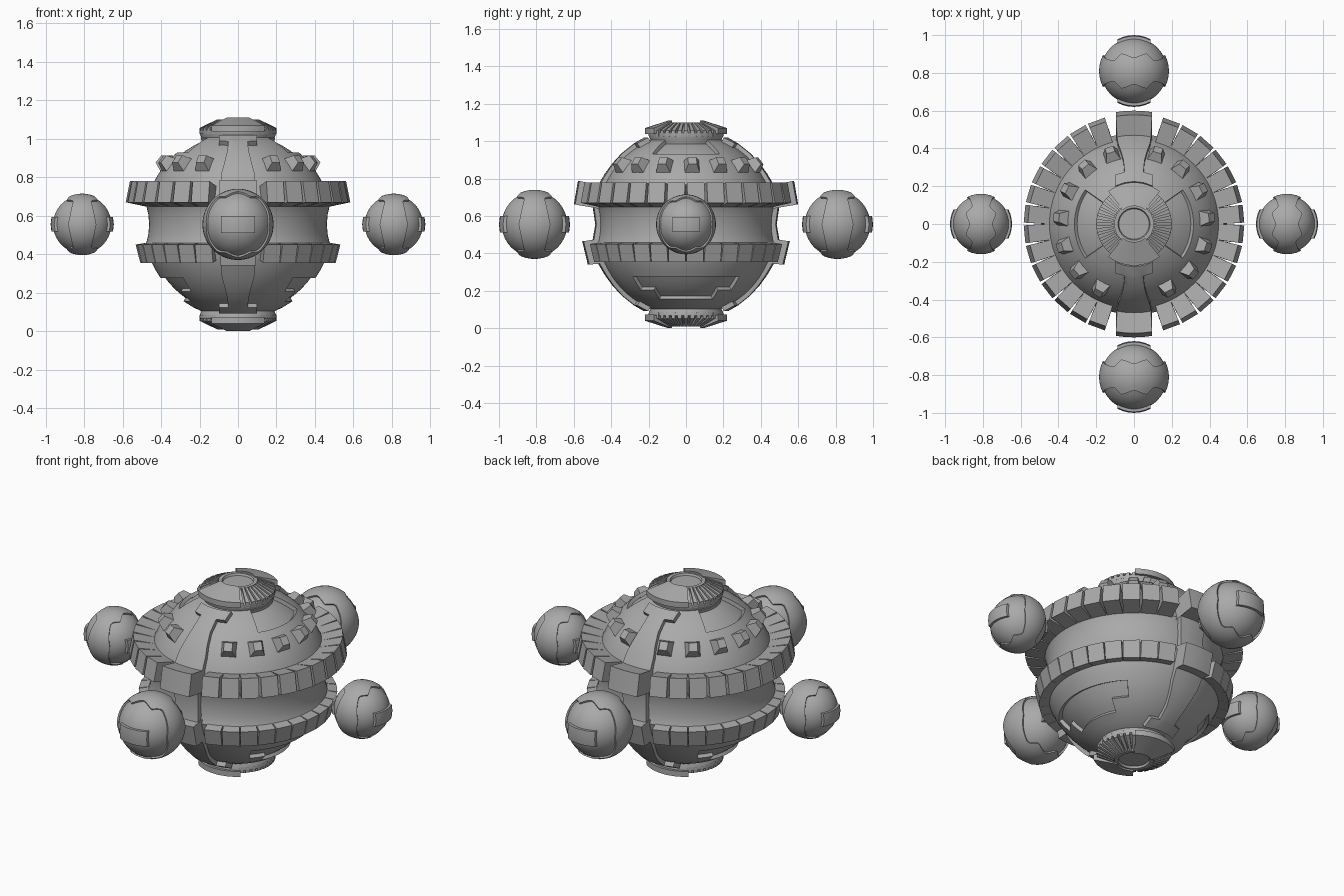
import bpy, bmesh, math
from mathutils import Vector

if "Cube" in bpy.data.objects:
    bpy.data.objects.remove(bpy.data.objects["Cube"])

C = 0.555            # height of the equator
R = 0.49             # hull radius
grey = bpy.data.materials.new("grey metal")
grey.diffuse_color = (0.4, 0.4, 0.4, 1)
grey.use_nodes = True
grey.node_tree.nodes["Principled BSDF"].inputs["Base Color"].default_value = grey.diffuse_color


def finish(bm, name):
    bmesh.ops.remove_doubles(bm, verts=bm.verts, dist=1e-5)
    bmesh.ops.recalc_face_normals(bm, faces=bm.faces)
    me = bpy.data.meshes.new(name)
    bm.to_mesh(me)
    bm.free()
    me.materials.append(grey)
    ob = bpy.data.objects.new(name, me)
    bpy.context.collection.objects.link(ob)
    return ob


def skin(bm, rows, cyclic=False):
    """Quads over a grid of points; returns the vertex grid."""
    vs = [[bm.verts.new(p) for p in row] for row in rows]
    n = len(rows[0])
    for a, b in zip(vs, vs[1:]):
        for j in range(n if cyclic else n - 1):
            k = (j + 1) % n
            bm.faces.new((a[j], a[k], b[k], b[j]))
    return vs


def slab(bm, outer, inner):
    """Closed solid between two point grids of equal size."""
    o, i = skin(bm, outer), skin(bm, inner)

    def rim(g):
        return (g[0] + [r[-1] for r in g[1:]] + g[-1][-2::-1]
                + [r[0] for r in g[-2:0:-1]])
    a, b = rim(o), rim(i)
    for k in range(len(a)):
        m = (k + 1) % len(a)
        bm.faces.new((a[k], a[m], b[m], b[k]))


def polar(r, deg, off):
    a = math.radians(deg)
    return Vector((r * math.cos(a), r * math.sin(a), C + off))


def lathe(bm, profile, seg=72):
    return skin(bm, [[polar(r, 360 * k / seg, o) for k in range(seg)]
                     for r, o in profile], True)


# Main hull: two domes joined by a slightly pinched waist
offs = [.1, .16, .2, .24, .28, .315, .35, .375, .40, .43, .45, .47]
dome = [(math.sqrt(R * R - o * o), o) for o in offs]
waist = [(.475, .09), (.466, .05), (.462, 0), (.466, -.05), (.475, -.09)]
profile = ([(0, .485)] + dome[::-1] + waist + [(r, -o) for r, o in dome]
           + [(0, -.485)])
bm = bmesh.new()
lathe(bm, profile)
bmesh.ops.remove_doubles(bm, verts=bm.verts, dist=1e-5)
bmesh.ops.recalc_face_normals(bm, faces=bm.faces)
# Sunken panels on both flanks
sunk = []
for f in bm.faces:
    c = f.calc_center_median()
    a = math.degrees(math.atan2(abs(c.y), abs(c.x)))
    o = c.z - C
    if ((.375 < o < .45 and a < 35) or (-.35 < o < -.28 and a < 45)
            or (-.40 < o < -.35 and a < 30)):
        sunk.append(f)
bmesh.ops.inset_region(bm, faces=sunk, thickness=.003, depth=-.02,
                       use_even_offset=True)
finish(bm, "hull")


# Two toothed belts, interrupted at front and back by the spine
def belt(name, section, half):
    bm = bmesh.new()
    (r0, z0), (r1, z1), (r2, z2), (r3, z3) = section
    for side in (0, 180):
        for k in range(14):
            mid = side - 70 + k * 140 / 13
            a = math.radians(mid)
            t = Vector((-math.sin(a), math.cos(a), 0))

            def edge(r, z, w):
                return [polar(r, mid, z) - t * w, polar(r, mid, z) + t * w]
            slab(bm, [edge(r0, z0, half), edge(r1, z1, half)],
                 [edge(r3, z3, half * .88), edge(r2, z2, half * .88)])
    finish(bm, name)


belt("upper_belt", [(.56, .225), (.582, .115), (.44, .085), (.43, .195)], .047)
belt("lower_belt", [(.53, -.105), (.506, -.2), (.43, -.185), (.44, -.09)], .046)

# Spine strips running pole to pole at front and back: radius, offset, width
arc = [(.47, .21, .09), (.435, .27, .085), (.395, .325, .07), (.345, .38, .056),
       (.28, .432, .05), (.279, .433, .098), (.225, .464, .098)]
upper = [(.5, .1, .085), (.6, .106, .095), (.578, .232, .095)] + arc
lower = [(.5, -.085, .085), (.555, -.09, .092), (.525, -.215, .092)] + [
    (r, -o, w) for r, o, w in arc]
spine = upper[::-1] + [(.485, 0, .075)] + lower
bm = bmesh.new()
for s in (1, -1):
    outer, inner = [], []
    for r, o, w in spine:
        k = .455 / math.hypot(r, o)
        xs = [w * t for t in (-1, -.5, 0, .5, 1)]
        outer.append([(x, s * math.sqrt(r * r - x * x), C + o) for x in xs])
        inner.append([(x, s * math.sqrt((r * k) ** 2 - x * x), C + o * k)
                      for x in xs])
    slab(bm, outer, inner)
finish(bm, "spine_strips")

# Tapered studs on the upper dome
bm = bmesh.new()
elev = 39.5
for k in range(7):
    for mirror in (1, -1):
        az = 72 - 22.4 * k
        n = (polar(math.cos(math.radians(elev)), az,
                   math.sin(math.radians(elev))) - Vector((0, 0, C)))
        n.x *= mirror
        t = Vector((-n.y, n.x, 0)).normalized()
        u = n.cross(t)
        mid = Vector((0, 0, C))

        def square(d, w, h):
            return [[mid + n * d + t * w * i + u * h * j for i in (-1, 1)]
                    for j in (-1, 1)]
        slab(bm, square(.535, .023, .024), square(.475, .044, .046))
finish(bm, "dome_studs")

# Polar caps: stepped disc, radial ribs on the flanks, wide tiles front and back
for s, name in ((1, "top_cap"), (-1, "bottom_cap")):
    bm = bmesh.new()
    lathe(bm, [(r, s * o) for r, o in (
        (0, .44), (.185, .44), (.2, .475), (.2, .488), (.105, .53), (.105, .546),
        (.085, .546), (.08, .534), (0, .534))])
    for side in (0, 180):
        for k in range(11):
            span = [side - 50 + 10 * k - 3.2, side - 50 + 10 * k + 3.2]
            slab(bm, [[polar(r, a, s * o) for a in span]
                      for r, o in ((.2, .502), (.108, .546))],
                 [[polar(r, a, s * o) for a in span]
                  for r, o in ((.2, .47), (.108, .51))])
        span = [side + 90 + 6.4 * j for j in range(-6, 7)]
        slab(bm, [[polar(r, a, s * o) for a in span]
                  for r, o in ((.22, .515), (.095, .555))],
             [[polar(r, a, s * o) for a in span]
              for r, o in ((.22, .483), (.095, .5))])
    finish(bm, name)


# Satellite globes: raised middle band with zigzag edges and a plate at each end
zigzag = [(0, .07), (24, .095), (37, .053), (90, .085)]


def band_edge(deg):
    d = abs((deg + 90) % 180 - 90)
    for (a, u), (b, v) in zip(zigzag, zigzag[1:]):
        if d <= b:
            return u + (v - u) * (d - a) / (b - a)
    return zigzag[-1][1]


def globe(name, az, size):
    bm = bmesh.new()
    a = math.radians(az)
    axis = Vector((math.cos(a), math.sin(a), 0))
    side = Vector((-math.sin(a), math.cos(a), 0))
    up = Vector((0, 0, 1))
    mid = axis * .81 + up * C

    def point(rad, phi, th):
        return mid + size * rad * (axis * math.cos(phi) + math.sin(phi) * (
            up * math.cos(th) + side * math.sin(th)))
    ths = [math.radians(k * 5) for k in range(72)]
    edges = [math.acos(band_edge(k * 5) / .185) for k in range(72)]
    rows = [[point(.175, e * f / 8, t) for t, e in zip(ths, edges)]
            for f in range(9)]
    rows += [[point(.185, e + (math.pi - 2 * e) * f / 6, t)
              for t, e in zip(ths, edges)] for f in range(7)]
    rows += [[point(.175, math.pi - e * f / 8, t) for t, e in zip(ths, edges)]
             for f in range(8, -1, -1)]
    skin(bm, rows, True)
    for s in (1, -1):
        def plate(rad):
            return [[mid + size * (side * x + up * z + axis * s * math.sqrt(
                rad * rad - x * x - z * z))
                for x in (-.088, -.06, -.03, 0, .03, .06, .088)]
                for z in (-.044, 0, .044)]
        slab(bm, plate(.19), plate(.16))
    finish(bm, name)


globe("right_globe", 0, .865)
globe("back_globe", 90, 1)
globe("left_globe", 180, .865)
globe("front_globe", 270, 1)

# Smooth curved skins, keep panel edges crisp
for ob in bpy.data.objects:
    ob.select_set(True)
    bpy.context.view_layer.objects.active = ob
bpy.ops.object.shade_smooth_by_angle(angle=math.radians(28))
